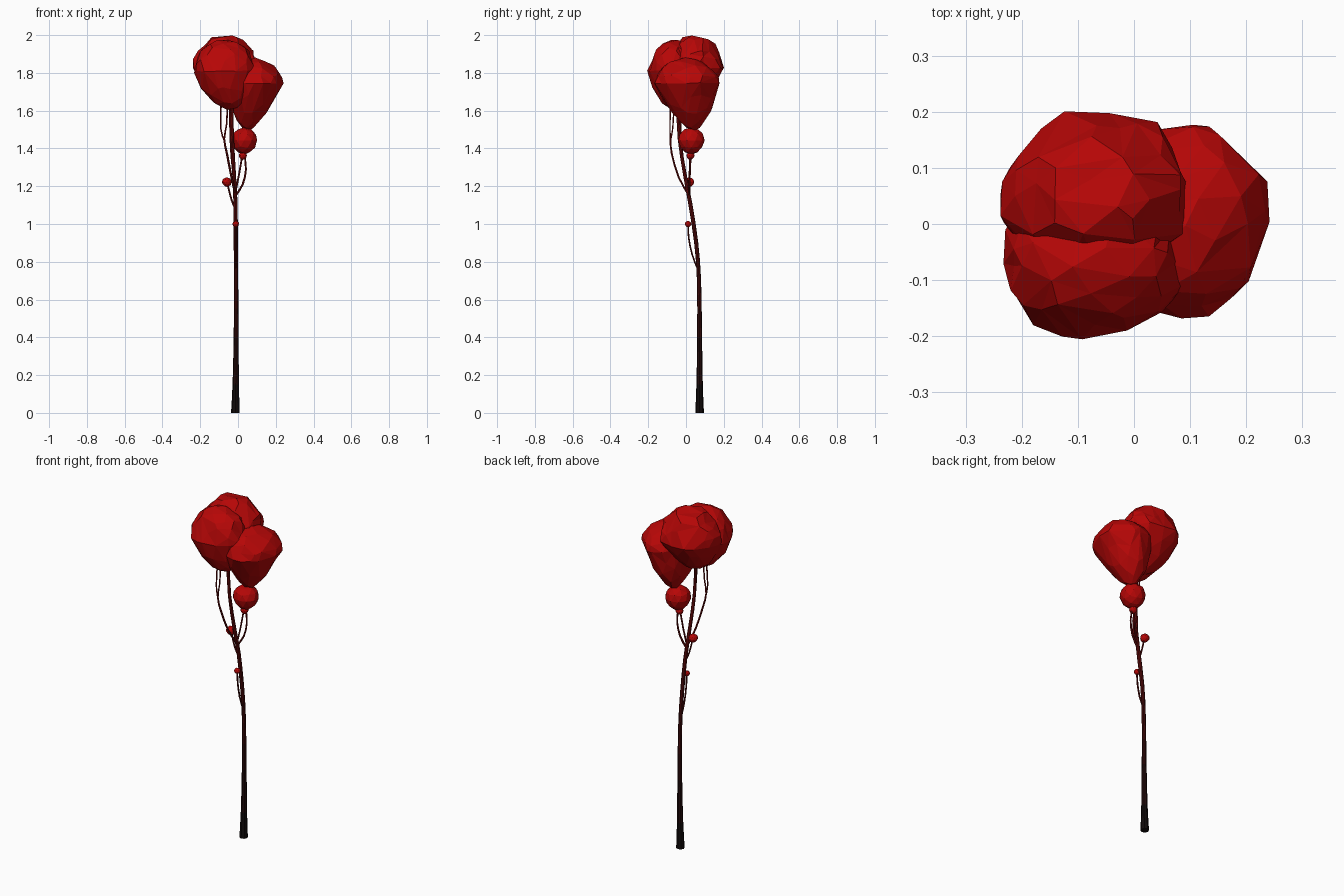
import bpy, bmesh, math
from mathutils import Vector, noise


def material(name, colour):
    m = bpy.data.materials.new(name)
    m.diffuse_color = (*colour, 1)
    return m


RED = material("bloom_red", (0.47, 0.002, 0.002))
# Stem colours run from near black at the foot to dark red at the top
STEM = []
for i in range(8):
    f = i / 7
    STEM.append(material(f"stem_{i}", (0.005 + 0.17 * f ** 1.5, 0.003, 0.003)))


def finish(name, bm, mats):
    me = bpy.data.meshes.new(name)
    bmesh.ops.recalc_face_normals(bm, faces=bm.faces)
    bm.to_mesh(me)
    bm.free()
    for m in mats:
        me.materials.append(m)
    ob = bpy.data.objects.new(name, me)
    bpy.context.collection.objects.link(ob)
    return ob


def catmull(pts, steps):
    """Smooth path through (x, y, z, radius) points."""
    p = [Vector(q) for q in pts]
    p = [p[0]] + p + [p[-1]]
    out = []
    for i in range(1, len(p) - 2):
        a, b, c, d = p[i - 1:i + 3]
        for k in range(steps):
            t = k / steps
            out.append(0.5 * (2 * b + (c - a) * t + (2 * a - 5 * b + 4 * c - d) * t * t
                              + (3 * b - a - 3 * c + d) * t ** 3))
    return out + [p[-1]]


def stalk(name, pts, sides=6, steps=2):
    bm = bmesh.new()
    rings = []
    for q in catmull(pts, steps):
        rings.append([bm.verts.new((q[0] + q[3] * math.cos(2 * math.pi * k / sides),
                                    q[1] + q[3] * math.sin(2 * math.pi * k / sides), q[2]))
                      for k in range(sides)])
    for a, b in zip(rings, rings[1:]):
        for k in range(sides):
            j = (k + 1) % sides
            f = bm.faces.new((a[k], a[j], b[j], b[k]))
            f.material_index = max(0, min(7, int(f.calc_center_median().z / 1.6 * 8)))
    bm.faces.new(rings[0])
    bm.faces.new(rings[-1]).material_index = 7
    return finish(name, bm, STEM)


def bloom(name, centre, radii, tip, lump=0.0, seed=0, subdiv=3, keep=1.0, taper=0.15):
    """Faceted lumpy ball; taper turns its underside from round to conical."""
    bm = bmesh.new()
    bmesh.ops.create_icosphere(bm, subdivisions=subdiv, radius=1)
    c, tip = Vector(centre), Vector(tip)
    for v in bm.verts:
        d = v.co.normalized()
        n = noise.noise(d * 1.7 + Vector((seed * 3.7, seed, 0)))
        n += 0.6 * noise.noise(d * 4 + Vector((seed, 0, seed * 2.3)))
        k = 1 + lump * n * min(1, 1 + d.z)
        s = max(0, -d.z)
        flat = math.sqrt(max(1e-6, 1 - s * s))
        narrow = (taper * (1 - s) + (1 - taper) * flat) / flat if s else 1
        x, y = d.x * radii[0] * k * narrow, d.y * radii[1] * k * narrow
        z = d.z * radii[2] * k if d.z > 0 else 0
        v.co = c + Vector((x, y, z)) + (tip - c) * s
    ob = finish(name, bm, [RED])
    if keep < 1:
        m = ob.modifiers.new("facets", "DECIMATE")
        m.ratio = keep
    return ob


# Crown: three overlapping large blooms
bloom("bloom_back_left", (-0.066, 0.05, 1.825), (0.167, 0.147, 0.17), (-0.06, 0.0, 1.63), 0.13, 1, 3, 0.5, 0.25)
bloom("bloom_front_left", (-0.072, -0.054, 1.808), (0.168, 0.143, 0.165), (-0.045, -0.065, 1.605), 0.13, 2, 3, 0.5, 0.3)
bloom("bloom_right", (0.085, 0.006, 1.745), (0.152, 0.173, 0.125), (0.05, 0.04, 1.495), 0.1, 5, 3, 0.45, 0.5)

# Smaller buds below
bloom("bud_large", (0.032, 0.028, 1.443), (0.071, 0.072, 0.068), (0.034, 0.028, 1.368), 0.05, 3, 2)
bloom("bud_neck", (0.026, 0.024, 1.362), (0.022, 0.022, 0.02), (0.025, 0.022, 1.34), 0, 0, 2)
bloom("bud_small", (-0.06, 0.018, 1.222), (0.026, 0.026, 0.025), (-0.056, 0.018, 1.196), 0.05, 4, 2)
bloom("bud_tiny", (-0.012, 0.011, 1.0), (0.018, 0.018, 0.016), (-0.012, 0.011, 0.983), 0, 0, 2)

# Main trunk
stalk("trunk", [(-0.014, 0.072, 0, 0.023), (-0.012, 0.072, 0.15, 0.017), (-0.01, 0.072, 0.4, 0.013),
                (-0.01, 0.069, 0.7, 0.011), (-0.012, 0.054, 0.9, 0.011), (-0.013, 0.024, 1.1, 0.011),
                (-0.02, -0.004, 1.25, 0.010), (-0.03, -0.035, 1.45, 0.009), (-0.035, -0.045, 1.66, 0.009)], 8)
# Side stalks
stalk("tiny_bud_stalk", [(-0.012, 0.062, 0.76, 0.005), (-0.012, 0.032, 0.84, 0.005),
                         (-0.012, 0.014, 0.93, 0.005), (-0.012, 0.011, 1.0, 0.005)])
stalk("small_bud_stalk", [(-0.014, 0.027, 1.08, 0.006), (-0.035, 0.02, 1.13, 0.005), (-0.055, 0.018, 1.21, 0.005)])
stalk("large_bud_stalk", [(-0.013, 0.014, 1.15, 0.007), (0.025, 0.018, 1.21, 0.006),
                          (0.042, 0.022, 1.29, 0.005), (0.032, 0.026, 1.38, 0.005)])
stalk("inner_bud_stalk", [(-0.013, 0.012, 1.17, 0.005), (0.005, 0.018, 1.26, 0.005), (0.022, 0.022, 1.36, 0.005)])
stalk("right_bloom_stalk", [(0.034, 0.03, 1.46, 0.012), (0.05, 0.04, 1.56, 0.009)])
stalk("front_stalk", [(-0.014, 0.01, 1.16, 0.007), (-0.035, -0.04, 1.25, 0.006), (-0.058, -0.075, 1.37, 0.006),
                      (-0.073, -0.083, 1.45, 0.005), (-0.06, -0.085, 1.53, 0.004), (-0.055, -0.08, 1.66, 0.005)])
stalk("front_stalk_left", [(-0.072, -0.082, 1.44, 0.004), (-0.092, -0.07, 1.51, 0.004), (-0.088, -0.06, 1.68, 0.005)])
stalk("rear_stalk", [(-0.018, 0.0, 1.22, 0.007), (-0.034, -0.018, 1.36, 0.006),
                     (-0.04, -0.03, 1.5, 0.006), (-0.045, -0.02, 1.68, 0.006)])
